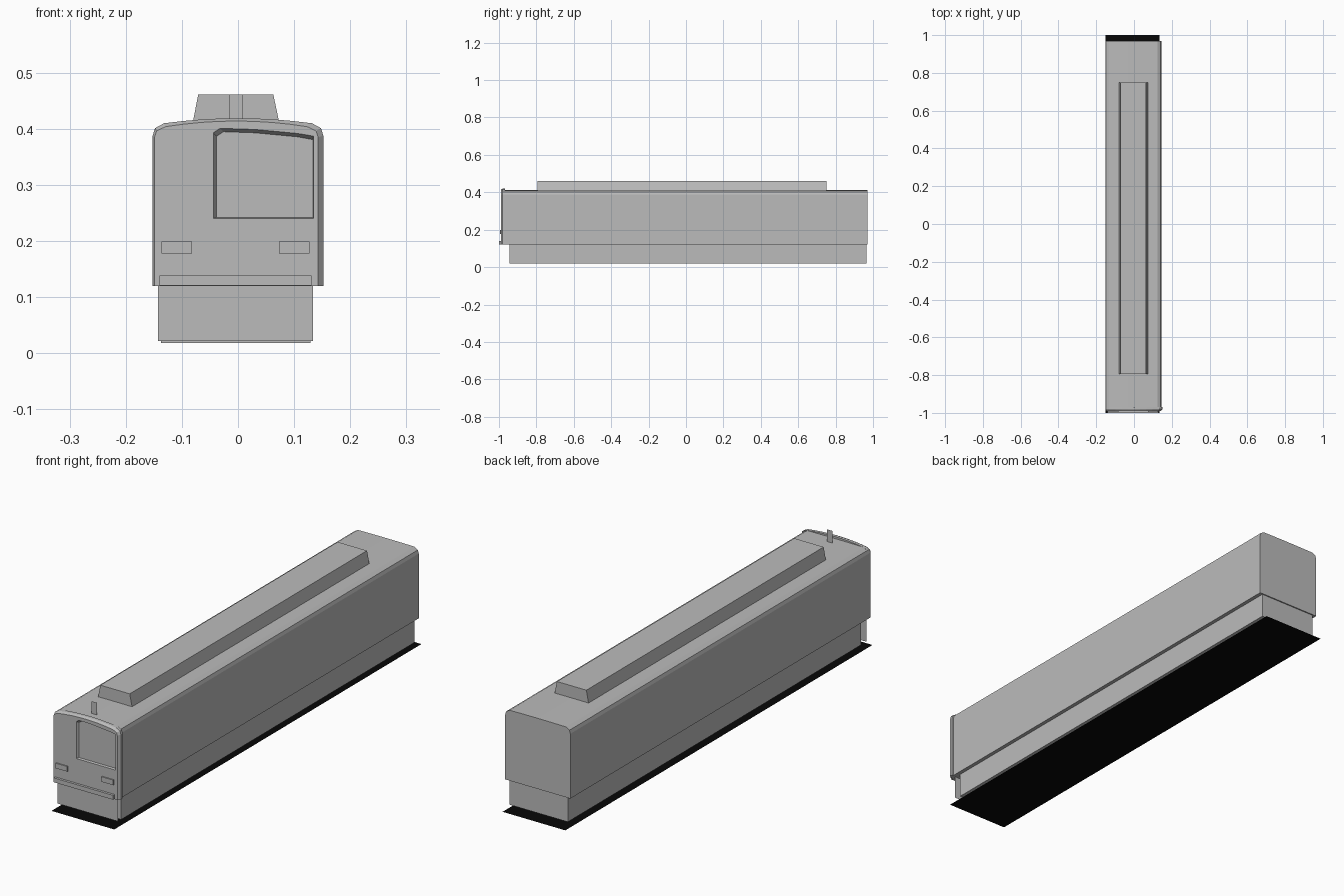
import bpy
import bmesh

if "Cube" in bpy.data.objects:
    bpy.data.objects.remove(bpy.data.objects["Cube"])


def material(name, rgb):
    m = bpy.data.materials.new(name)
    m.use_nodes = True
    m.diffuse_color = (*rgb, 1)
    m.node_tree.nodes["Principled BSDF"].inputs["Base Color"].default_value = (*rgb, 1)
    return m


GREY = material("plain grey", (0.5, 0.5, 0.5))
BLACK = material("shadow black", (0.002, 0.002, 0.002))


def loft(name, sections, mat=GREY):
    """Skin equal-length rings of 3D points and cap both ends."""
    bm = bmesh.new()
    rings = [[bm.verts.new(p) for p in ring] for ring in sections]
    for a, b in zip(rings, rings[1:]):
        for i in range(len(a)):
            j = (i + 1) % len(a)
            bm.faces.new((a[i], a[j], b[j], b[i]))
    bm.faces.new(rings[0])
    bm.faces.new(rings[-1])
    bmesh.ops.recalc_face_normals(bm, faces=bm.faces)
    return finish(name, bm, mat)


def finish(name, bm, mat):
    mesh = bpy.data.meshes.new(name)
    bm.to_mesh(mesh)
    bm.free()
    mesh.materials.append(mat)
    obj = bpy.data.objects.new(name, mesh)
    bpy.context.collection.objects.link(obj)
    return obj


def rect(x0, x1, z0, z1, y):
    return [(x0, y, z0), (x1, y, z0), (x1, y, z1), (x0, y, z1)]


def box(name, x0, x1, y0, y1, z0, z1):
    return loft(name, [rect(x0, x1, z0, z1, y) for y in (y0, y1)])


def sheet(name, points, mat=GREY):
    bm = bmesh.new()
    bm.faces.new([bm.verts.new(p) for p in points])
    return finish(name, bm, mat)


def shell(y, cx, half, edge, shoulder, crown, steps=8):
    """Car cross-section: straight sides, rounded shoulders, arched roof."""
    inner = half - 0.02
    right = [(half, 0.12), (half, edge), (half - 0.004, edge + 0.6 * (shoulder - edge))]
    arch = []
    for i in range(steps + 1):
        t = 1 - 2 * i / steps
        arch.append((inner * t, shoulder + (crown - shoulder) * (1 - t * t)))
    left = [(-x, z) for x, z in reversed(right)]
    return [(cx + x, y, z) for x, z in right + arch + left]


# Car body
CX = -0.0035
loft("car_body", [shell(y, CX, 0.1485, 0.387, 0.41, 0.411) for y in (-0.975, 0.97)])

# Cab front with chamfered rim
cab = loft("cab_front", [
    shell(-0.968, 0, 0.152, 0.388, 0.41, 0.419),
    shell(-0.98, 0, 0.152, 0.388, 0.41, 0.419),
    shell(-0.99, -0.003, 0.146, 0.385, 0.404, 0.414),
])


# Recessed windscreen with a sloping head
def opening(y, inset):
    x0, x1, z0 = -0.045 + inset, 0.135 - inset / 4, 0.24 + inset / 3
    top = [(x1, 0.388), (0.105, 0.393), (0.03, 0.4), (x0 + 0.012, 0.402), (x0, 0.394)]
    return [(x0, y, z0), (x1, y, z0)] + [(x, y, z - inset) for x, z in top]


cutter = loft("windscreen_cutter", [opening(-1.0, -0.005), opening(-0.98, 0.007)])
cutter.hide_render = True
cutter.hide_viewport = True
cut = cab.modifiers.new("windscreen", "BOOLEAN")
cut.operation = "DIFFERENCE"
cut.solver = "EXACT"
cut.object = cutter

# Lamps and bumper
for side, x in (("right", -0.136), ("left", 0.073)):
    box(side + "_lamp", x, x + 0.054, -0.995, -0.985, 0.178, 0.199)
box("bumper", -0.14, 0.131, -1.0, -0.985, 0.121, 0.139)

# Underbody skirt and separate front apron
box("skirt", -0.137, 0.129, -0.945, 0.965, 0.018, 0.121)
sheet("front_apron", rect(-0.143, 0.134, 0.022, 0.121, -0.972))

# Roof equipment housing with sloping sides
loft("roof_housing", [
    [(-0.081, y, 0.409), (0.074, y, 0.409), (0.063, y, 0.461), (-0.071, y, 0.461)]
    for y in (-0.795, 0.75)
])

# Small upright plate on the roof
sheet("roof_plate", rect(-0.016, 0.009, 0.41, 0.461, -0.93))

# Dark ground panel under the car
sheet("ground_panel", [(-0.15, -1, 0), (0.136, -1, 0), (0.136, 1, 0), (-0.15, 1, 0)], BLACK)
